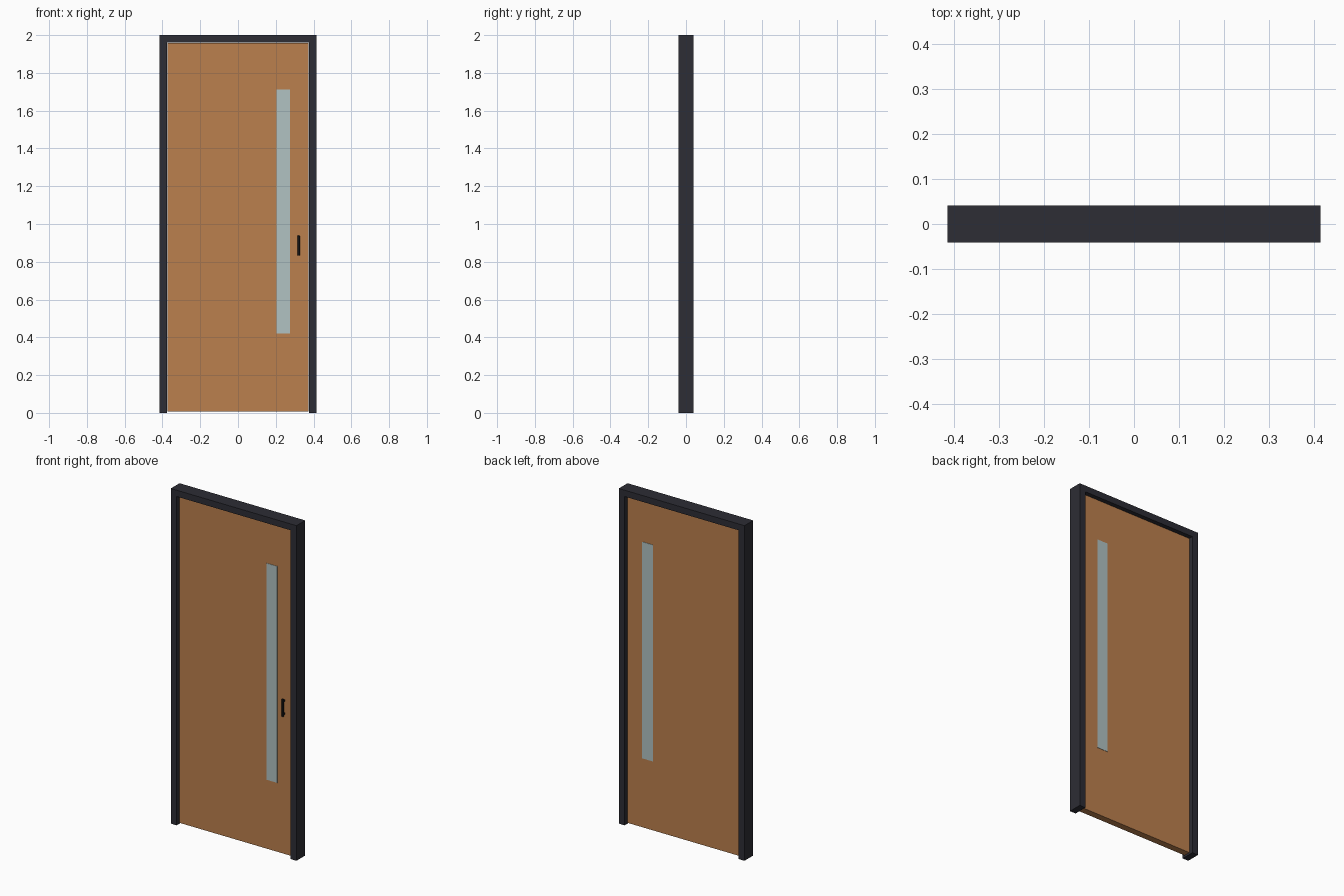
import bpy
import bmesh
from mathutils import Matrix, Vector

if "Cube" in bpy.data.objects:
    bpy.data.objects.remove(bpy.data.objects["Cube"])


def material(name, rgb):
    m = bpy.data.materials.new(name)
    m.diffuse_color = (*rgb, 1)
    m.use_nodes = True
    m.node_tree.nodes["Principled BSDF"].inputs["Base Color"].default_value = m.diffuse_color
    return m


CHARCOAL = material("charcoal frame", (0.026, 0.026, 0.035))
WOOD = material("warm wood", (0.50, 0.215, 0.075))
GLASS = material("pale glass", (0.44, 0.54, 0.54))
BLACK = material("black metal", (0.012, 0.012, 0.014))


def box(name, lo, hi, mat, bevel=0):
    """Box between two corners, with optional small edge bevel."""
    lo, hi = Vector(lo), Vector(hi)
    bm = bmesh.new()
    bmesh.ops.create_cube(bm, size=1, matrix=Matrix.Translation((lo + hi) / 2) @ Matrix.Diagonal((*(hi - lo), 1)))
    if bevel:
        bmesh.ops.bevel(bm, geom=bm.edges[:], offset=bevel, segments=1, affect='EDGES')
    me = bpy.data.meshes.new(name)
    bm.to_mesh(me)
    bm.free()
    me.materials.append(mat)
    ob = bpy.data.objects.new(name, me)
    bpy.context.collection.objects.link(ob)
    return ob


W, D, H = 0.415, 0.041, 2.0       # half width, half depth, height
IN, HEAD = 0.376, 1.962           # inner edges of the frame
T = 0.02                          # half thickness of the leaf

# Frame: two jambs and a head
box("left_jamb", (-W, -D, 0), (-IN, D, H), CHARCOAL)
box("right_jamb", (IN, -D, 0), (W, D, H), CHARCOAL)
box("frame_head", (-IN, -D, HEAD), (IN, D, H), CHARCOAL)

# Door leaf with a slot cut for the window
leaf = box("door_leaf", (-0.372, -T, 0.008), (0.372, T, 1.958), WOOD)
slot = box("window_cutter", (0.204, -0.1, 0.42), (0.274, 0.1, 1.712), WOOD)
slot.hide_render = True
slot.hide_viewport = True
cut = leaf.modifiers.new("window_slot", 'BOOLEAN')
cut.operation = 'DIFFERENCE'
cut.solver = 'EXACT'
cut.object = slot

# Tall narrow window, slightly proud on both sides
box("window_glass", (0.204, -T - 0.002, 0.42), (0.274, T + 0.002, 1.712), GLASS)

# Pull handle on the front: bar on two posts
box("handle_bar", (0.315, -0.039, 0.833), (0.327, -0.030, 0.938), BLACK, 0.0015)
for name, z in (("lower_handle_post", 0.847), ("upper_handle_post", 0.924)):
    box(name, (0.317, -0.032, z - 0.005), (0.325, -T + 0.002, z + 0.005), BLACK)
